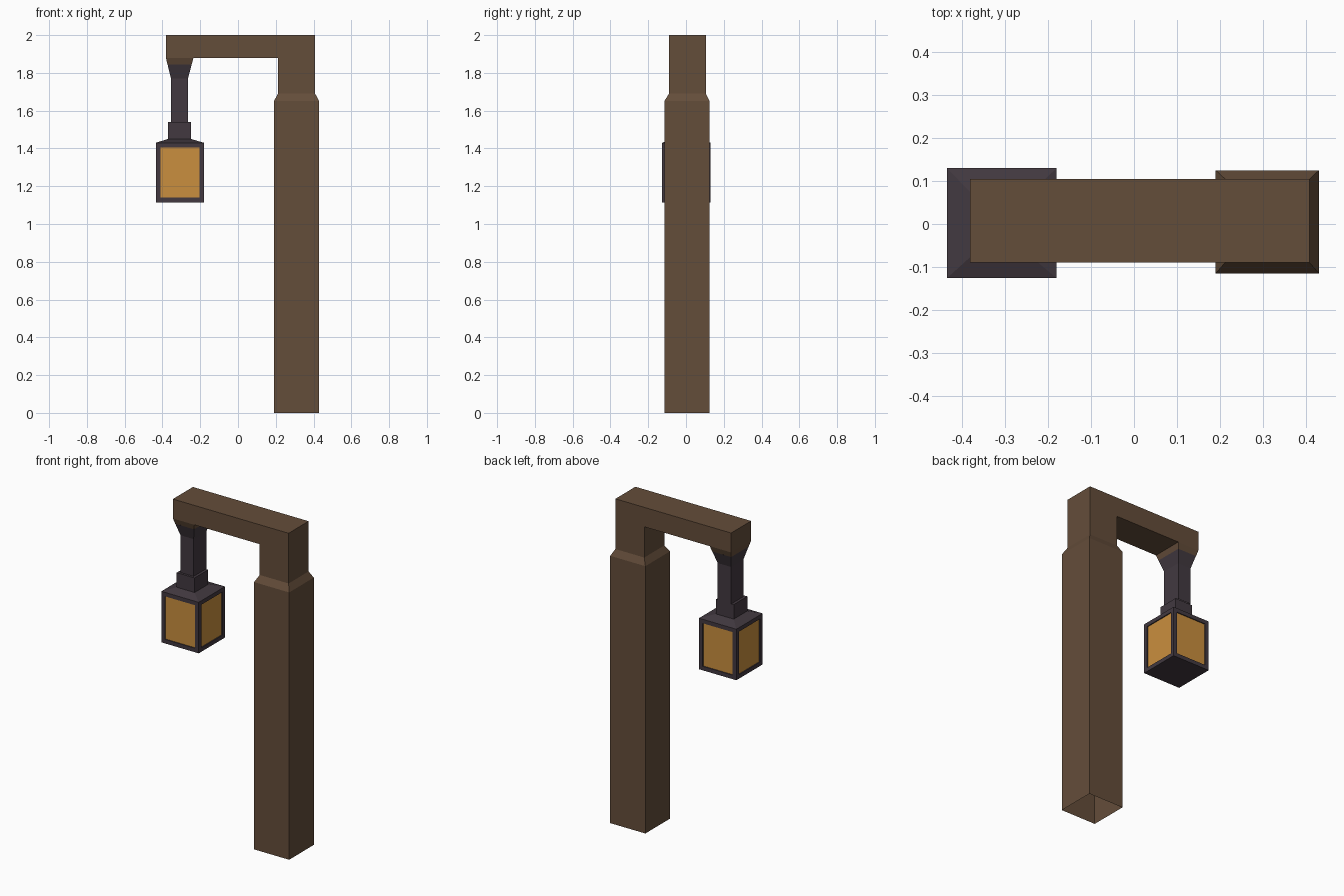
import bpy
import bmesh
from mathutils import Vector

cube = bpy.data.objects.get("Cube")
if cube:
    bpy.data.objects.remove(cube, do_unlink=True)


def material(name, rgb):
    """Flat material from display colour values."""
    lin = [((c / 255 + 0.055) / 1.055) ** 2.4 for c in rgb] + [1.0]
    m = bpy.data.materials.new(name)
    m.use_nodes = True
    m.diffuse_color = lin
    bsdf = m.node_tree.nodes["Principled BSDF"]
    bsdf.inputs["Base Color"].default_value = lin
    bsdf.inputs["Roughness"].default_value = 0.9
    return m


wood = material("brown wood", (100, 77, 58))
iron = material("dark iron", (66, 57, 64))
glass = material("amber glass", (202, 143, 62))


def loft(bm, rings, bottom=True, top=True):
    """Skin a stack of rectangles given as (z, centre x, centre y, width, depth)."""
    loops = []
    for z, cx, cy, w, d in rings:
        loops.append([bm.verts.new((cx + sx * w / 2, cy + sy * d / 2, z))
                      for sx, sy in ((-1, -1), (1, -1), (1, 1), (-1, 1))])
    for low, high in zip(loops, loops[1:]):
        for i in range(4):
            j = (i + 1) % 4
            bm.faces.new((low[i], low[j], high[j], high[i]))
    if bottom:
        bm.faces.new(loops[0][::-1])
    if top:
        bm.faces.new(loops[-1])
    bm.normal_update()


def extrude(bm, face, offset, scale=(1, 1)):
    """Extrude one face, scale it about its centre in x and y, and return it."""
    new = bmesh.ops.extrude_discrete_faces(bm, faces=[face])["faces"][0]
    c = new.calc_center_median()
    for v in new.verts:
        d = v.co - c
        v.co = c + Vector((d.x * scale[0], d.y * scale[1], d.z)) + Vector(offset)
    bm.normal_update()
    return new


def facing(bm, direction, key):
    """The face pointing along direction with the largest key."""
    faces = [f for f in bm.faces if f.normal.dot(Vector(direction)) > 0.99]
    return max(faces, key=key)


def finish(bm, name, *mats):
    mesh = bpy.data.meshes.new(name)
    bm.to_mesh(mesh)
    bm.free()
    for m in mats:
        mesh.materials.append(m)
    obj = bpy.data.objects.new(name, mesh)
    bpy.context.collection.objects.link(obj)
    return obj


# Wooden post, open underneath, with the arm and its tapered end bracket
bm = bmesh.new()
loft(bm, [(0, 0.31, 0.005, 0.24, 0.24),
          (1.65, 0.31, 0.005, 0.24, 0.24),
          (1.69, 0.31, 0.0075, 0.197, 0.195),
          (1.88, 0.31, 0.0075, 0.197, 0.195),
          (2.0, 0.31, 0.0075, 0.197, 0.195)], bottom=False)
arm = facing(bm, (-1, 0, 0), lambda f: f.calc_center_median().z)
arm = extrude(bm, arm, (-0.447, 0, 0))
extrude(bm, arm, (-0.146, 0, 0))
under = facing(bm, (0, 0, -1), lambda f: -f.calc_center_median().x)
tip = extrude(bm, under, (-0.001, 0, -0.035), (0.88, 0.88))
bm.faces.remove(tip)
finish(bm, "wooden_post", wood)

# Iron hanger: flared socket and rod
bm = bmesh.new()
loft(bm, [(1.54, -0.31, 0.0075, 0.09, 0.123),
          (1.77, -0.31, 0.0075, 0.09, 0.123),
          (1.845, -0.309, 0.0075, 0.128, 0.172)], bottom=False, top=False)
finish(bm, "iron_hanger", iron)

# Collar between rod and lantern
bm = bmesh.new()
loft(bm, [(1.445, -0.31, -0.002, 0.122, 0.132),
          (1.54, -0.31, -0.002, 0.122, 0.132)], bottom=False)
finish(bm, "lantern_collar", iron)

# Lantern with a low sloped roof and a recessed pane on each side
bm = bmesh.new()
loft(bm, [(1.115, -0.3075, 0.002, 0.255, 0.256),
          (1.43, -0.3075, 0.002, 0.255, 0.256),
          (1.45, -0.31, -0.002, 0.122, 0.132)])
for side in [f for f in bm.faces if abs(f.normal.z) < 0.01]:
    bmesh.ops.inset_region(bm, faces=[side], thickness=0.035)
    side.material_index = 1
    bmesh.ops.inset_region(bm, faces=[side], thickness=0.0, depth=-0.006)
for f in bm.faces:
    c = f.calc_center_median()
    pane = abs(f.normal.z) < 0.01 and f.calc_area() > 0.03
    f.material_index = 1 if pane else 0
finish(bm, "lantern", iron, glass)
